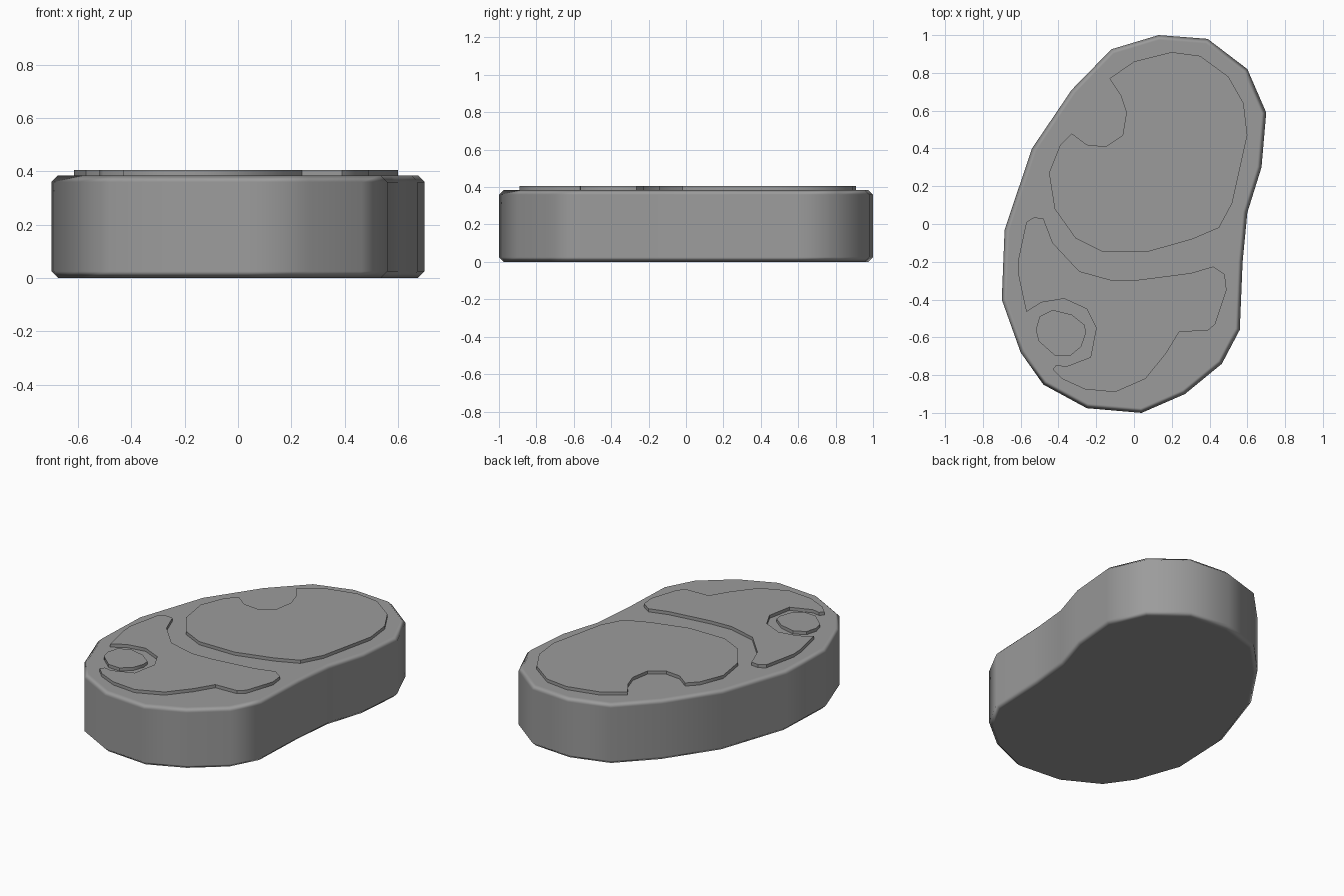
import bpy
import bmesh
import math

default_cube = bpy.data.objects.get("Cube")
if default_cube:
    bpy.data.objects.remove(default_cube, do_unlink=True)

# One matte grey for every part
grey = bpy.data.materials.new("neutral grey")
grey.use_nodes = True
shade = (0.33, 0.33, 0.33, 1)
grey.diffuse_color = shade
grey.node_tree.nodes["Principled BSDF"].inputs["Base Color"].default_value = shade


def extruded_outline(name, outline, bottom, top):
    """Build a solid slab from an outline given in hundredths of a unit."""
    bm = bmesh.new()
    corners = [bm.verts.new((x / 100, y / 100, bottom)) for x, y in outline]
    base = bm.faces.new(corners)
    result = bmesh.ops.extrude_face_region(bm, geom=[base], use_keep_orig=True)
    raised = [item for item in result["geom"] if isinstance(item, bmesh.types.BMVert)]
    bmesh.ops.translate(bm, verts=raised, vec=(0, 0, top - bottom))
    bmesh.ops.recalc_face_normals(bm, faces=bm.faces)
    mesh = bpy.data.meshes.new(name)
    bm.to_mesh(mesh)
    bm.free()
    mesh.materials.append(grey)
    slab = bpy.data.objects.new(name, mesh)
    bpy.context.collection.objects.link(slab)
    return slab


def smooth(slab, degrees):
    """Smooth the rounded sides while keeping sharper corners crisp."""
    bpy.ops.object.select_all(action="DESELECT")
    slab.select_set(True)
    bpy.context.view_layer.objects.active = slab
    bpy.ops.object.shade_smooth_by_angle(angle=math.radians(degrees))


body_outline = [
    (13, 100), (39, 98), (60, 82), (70, 59), (67.5, 30), (60, 6), (57.5, -20),
    (56, -56), (46.5, -74), (27, -90), (4, -100), (-25, -97.5), (-48, -85),
    (-60, -68), (-70, -40), (-68.5, -3), (-54, 40), (-33, 71), (-12, 92.5),
]
large_pad_outline = [
    (-13, 77), (0, 86), (20, 91), (35, 89), (50, 78), (58, 64), (60, 47),
    (52, 11), (45, -2), (31, -8), (8, -14.5), (-17, -14.5), (-31, -7.5),
    (-42, 8), (-45, 27), (-39, 42), (-33, 48), (-25, 42), (-15, 41),
    (-6, 47), (-4, 59), (-7, 68),
]
curved_pad_outline = [
    (-57, 1), (-53, 3.5), (-48, 3), (-43, -10), (-29, -25), (-11, -30),
    (3, -29.5), (30, -26), (42, -22.5), (48, -26.5), (49, -35), (43, -53),
    (39, -56.5), (24, -57), (17, -68.5), (6, -82), (-10, -89), (-26, -87.5),
    (-38, -82), (-43, -77), (-41, -74.5), (-36, -75.5), (-23, -70.5),
    (-20, -55), (-25, -45), (-37, -39.5), (-49, -41.5), (-57, -46.5),
    (-61, -28), (-61.5, -20),
]
round_pad_outline = [
    (-52, -56), (-50, -49), (-43, -45.5), (-33, -48), (-26, -53.5),
    (-25.5, -58), (-28, -65), (-34, -70), (-42, -69.5), (-50.5, -62),
]

# Thick body with softened top and bottom rims
body = extruded_outline("body", body_outline, 0, 0.385)
smooth(body, 50)
rim = body.modifiers.new("soft rim", "BEVEL")
rim.width = 0.025
rim.segments = 1
rim.limit_method = "ANGLE"
rim.angle_limit = math.radians(60)
flat_top = body.modifiers.new("flat top shading", "WEIGHTED_NORMAL")
flat_top.weight = 100

# Thin raised pads on the top
pads = {
    "large_pad": large_pad_outline,
    "curved_pad": curved_pad_outline,
    "round_pad": round_pad_outline,
}
for pad_name, pad_outline in pads.items():
    pad = extruded_outline(pad_name, pad_outline, 0.375, 0.405)
    smooth(pad, 35)
